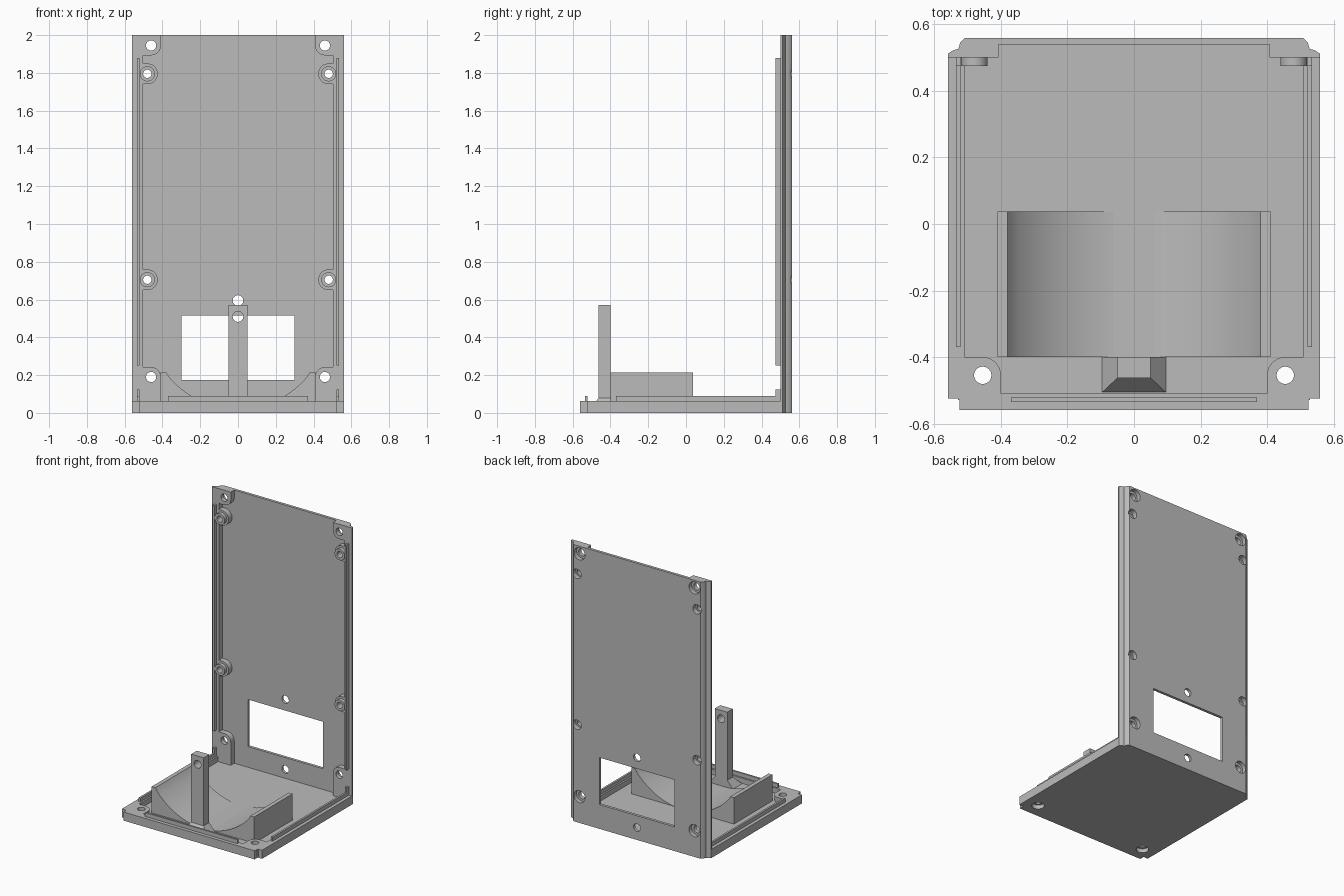
import bpy, bmesh
from math import sin, cos, pi, sqrt

if "Cube" in bpy.data.objects:
    bpy.data.objects.remove(bpy.data.objects["Cube"])

grey = bpy.data.materials.new("plain grey")
grey.use_nodes = True
grey.diffuse_color = (0.5, 0.5, 0.5, 1)
grey.node_tree.nodes["Principled BSDF"].inputs["Base Color"].default_value = (0.5, 0.5, 0.5, 1)

FLOOR, RIM = 0.025, 0.062      # recessed floor and rim heights of the base
FRAME, PANEL = 0.5, 0.54       # front of the wall frame and of its recessed panel
BACK = 0.56


def finish(bm, name):
    bmesh.ops.recalc_face_normals(bm, faces=bm.faces)
    mesh = bpy.data.meshes.new(name)
    bm.to_mesh(mesh)
    bm.free()
    mesh.materials.append(grey)
    ob = bpy.data.objects.new(name, mesh)
    bpy.context.collection.objects.link(ob)
    return ob


def prism(name, pts, axis, lo, hi):
    """Extrude a flat outline along y or z."""
    bm = bmesh.new()
    place = (lambda a, b, t: (a, b, t)) if axis == "z" else (lambda a, b, t: (a, t, b))
    rings = [[bm.verts.new(place(a, b, t)) for a, b in pts] for t in (lo, hi)]
    for ring in rings:
        bm.faces.new(ring)
    n = len(pts)
    for i in range(n):
        j = (i + 1) % n
        bm.faces.new((rings[0][i], rings[0][j], rings[1][j], rings[1][i]))
    return finish(bm, name)


def box(name, x, y, z):
    return prism(name, [(x[0], y[0]), (x[1], y[0]), (x[1], y[1]), (x[0], y[1])], "z", *z)


def disc(a, b, r, n=32):
    return [(a + r * cos(2 * pi * i / n), b + r * sin(2 * pi * i / n)) for i in range(n)]


def flip(pts, s):
    return [(s * a, b) for a, b in pts]


def corner_lug(cx, c, r, xe, ce):
    """Corner block whose inner corner is rounded around a screw hole."""
    d = 1 if ce > c else -1
    arc = [(cx - r * cos(i * pi / 16), c - d * r * sin(i * pi / 16)) for i in range(9)]
    return [(cx - r, ce)] + arc + [(xe, c - d * r), (xe, ce)]


def side_lug(cx, c, r, xe):
    arc = [(cx - r * sin(i * pi / 16), c + r * cos(i * pi / 16)) for i in range(17)]
    return [(xe, c + r)] + arc + [(xe, c - r)]


def combine(ob, other, op):
    m = ob.modifiers.new("combine", "BOOLEAN")
    m.operation, m.solver, m.object = op, "EXACT", other
    bpy.context.view_layer.objects.active = ob
    bpy.ops.object.modifier_apply(modifier=m.name)
    bpy.data.objects.remove(other)


def cut(ob, other):
    combine(ob, other, "DIFFERENCE")


def add(ob, other):
    combine(ob, other, "UNION")


# Base tray with notched front corners
half = [(0.525, -0.56), (0.525, -0.525), (0.56, -0.525), (0.56, FRAME)]
base = prism("base_tray", half + flip(half[::-1], -1), "z", 0, RIM)
cut(base, box("recess", (-0.51, 0.51), (-0.51, 0.6), (FLOOR, 0.2)))
for s in (-1, 1):
    lug = flip(corner_lug(0.455, -0.455, 0.055, 0.53, -0.53), s)
    add(base, prism("lug", lug, "z", 0.01, RIM))
for s in (-1, 1):
    cut(base, prism("hole", disc(s * 0.455, -0.455, 0.026), "z", -0.1, 0.2))
    cut(base, prism("bore", disc(s * 0.455, -0.455, 0.042), "z", -0.1, 0.03))

# Back wall with stepped outer corners and a shallow front recess
half = [(0.56, FRAME), (0.56, 0.512), (0.545, 0.522), (0.528, 0.527),
        (0.523, 0.545), (0.508, BACK)]
wall = prism("back_wall", half + flip(half[::-1], -1), "z", 0, 2)
cut(wall, box("recess", (-0.503, 0.503), (0.4, PANEL), (FLOOR, 2.1)))
corners, sides = (0.19, 1.945), (0.705, 1.795)
for s in (-1, 1):
    for z in corners:
        end = 2 if z > 1 else 0.01
        lug = flip(corner_lug(0.46, z, 0.052, 0.515, end), s)
        add(wall, prism("lug", lug, "y", FRAME, 0.55))
    for z in sides:
        lug = flip(side_lug(0.48, z, 0.055, 0.515), s)
        add(wall, prism("lug", lug, "y", FRAME, 0.55))
        add(wall, prism("boss", disc(s * 0.48, z, 0.04), "y", 0.475, 0.53))
for s in (-1, 1):
    for z in corners:
        cut(wall, prism("hole", disc(s * 0.46, z, 0.027), "y", 0.4, 0.7))
        cut(wall, prism("bore", disc(s * 0.46, z, 0.044), "y", 0.53, 0.7))
    for z in sides:
        cut(wall, prism("hole", disc(s * 0.48, z, 0.022), "y", 0.4, 0.7))
        cut(wall, prism("bore", disc(s * 0.48, z, 0.034), "y", 0.525, 0.7))

# Window and the two small holes above and below it
cut(wall, box("window", (-0.3, 0.3), (0.4, 0.7), (0.175, 0.515)))
for z in (0.09, 0.595):
    cut(wall, prism("hole", disc(0, z, 0.028), "y", 0.4, 0.7))

# Thin locating ridges on the rims
ridges = [box("front_ridge", (-0.37, 0.37), (-0.535, -0.522), (RIM - 0.01, 0.09))]
for s, side in ((-1, "right"), (1, "left")):
    x = sorted((s * 0.522, s * 0.536))
    box(side + "_base_ridge", x, (-0.37, FRAME + 0.005), (RIM - 0.01, 0.09))
    box(side + "_corner_ridge", x, (0.475, FRAME + 0.005), (0.085, 0.125))
    box(side + "_wall_ridge", x, (0.475, FRAME + 0.005), (0.25, 1.88))

# Curved cradle: two mirrored halves that fade into the floor
cz, radius = 0.498, 0.477
arc = []
for i in range(21):
    x = 0.38 + (0.06 - 0.38) * i / 20
    arc.append((x, cz - sqrt(radius ** 2 - x ** 2)))
profile = [(0.41, FLOOR - 0.01), (0.41, 0.215), (0.38, 0.215)] + arc[1:] + [(0.06, FLOOR - 0.01)]
for s, side in ((-1, "right"), (1, "left")):
    prism(side + "_cradle", flip(profile, s), "y", -0.4, 0.038)

# Upright post with a hole near its top
post = box("post", (-0.05, 0.05), (-0.463, -0.4), (FLOOR - 0.01, 0.57))
cut(post, prism("hole", disc(0, 0.51, 0.028), "y", -0.7, 0))

# Sloped foot around the post
bm = bmesh.new()
for w, y, z in ((0.1, -0.51, FLOOR - 0.005), (0.05, -0.463, 0.078)):
    for x in (-w, w):
        for yy in (y, -0.4):
            bm.verts.new((x, yy, z))
bmesh.ops.convex_hull(bm, input=bm.verts)
finish(bm, "post_foot")

# Smooth the round surfaces, keep the edges crisp
for ob in bpy.context.scene.objects:
    ob.select_set(ob.type == "MESH")
bpy.context.view_layer.objects.active = base
bpy.ops.object.shade_smooth_by_angle(angle=pi / 6)
